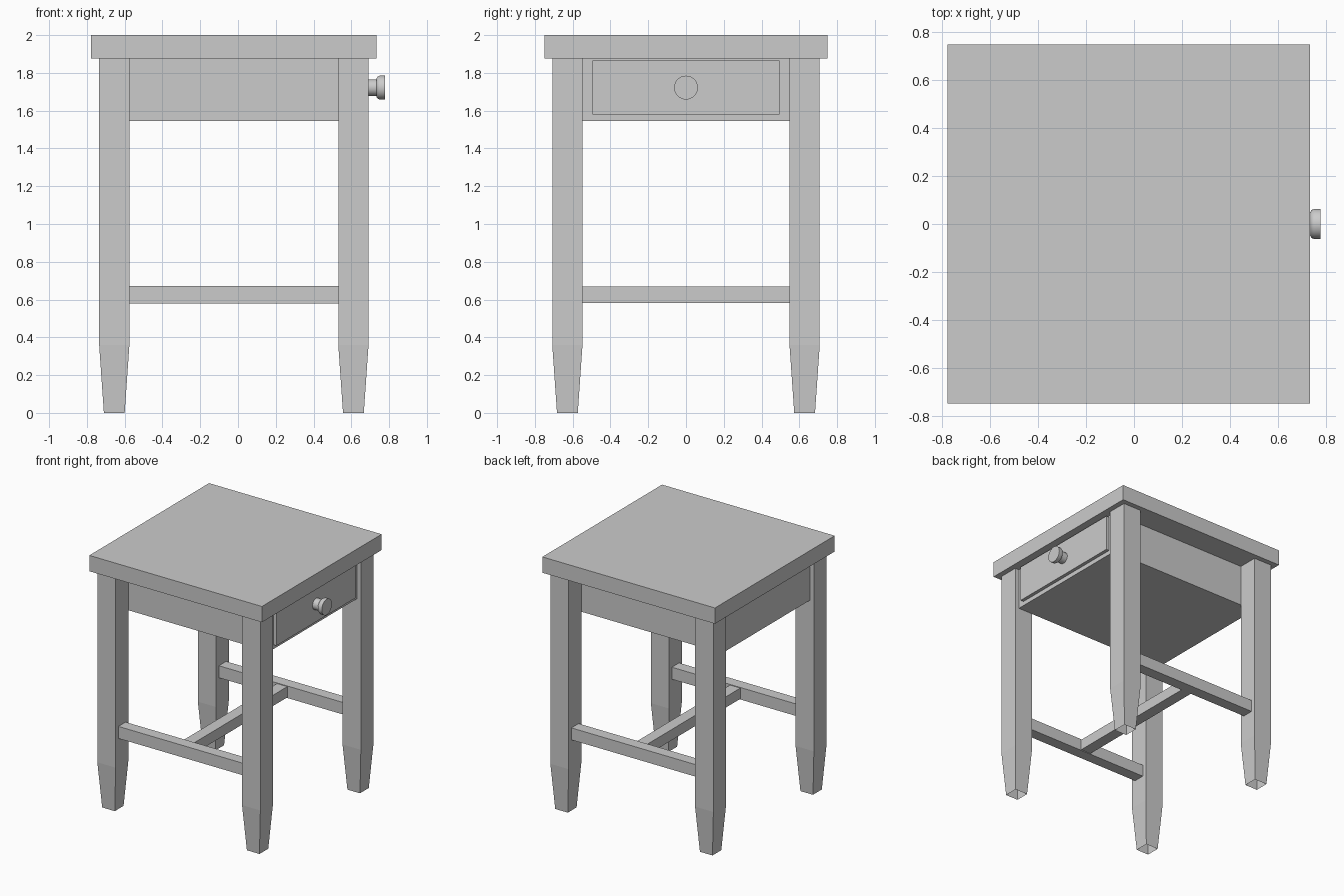
import bpy, bmesh, math

if "Cube" in bpy.data.objects:
    bpy.data.objects.remove(bpy.data.objects["Cube"])

CX = -0.022  # centre of the table body in x (the knob shifts the overall bounds)


def finish(name, bm):
    bmesh.ops.recalc_face_normals(bm, faces=bm.faces[:])
    mesh = bpy.data.meshes.new(name)
    bm.to_mesh(mesh)
    bm.free()
    obj = bpy.data.objects.new(name, mesh)
    bpy.context.collection.objects.link(obj)
    return obj


def box(name, lo, hi):
    bm = bmesh.new()
    bmesh.ops.create_cube(bm, size=1)
    for v in bm.verts:
        v.co = [(a + b) / 2 + c * (b - a) for a, b, c in zip(lo, hi, v.co)]
    return finish(name, bm)


def leg(name, x, y):
    # square post with a tapered foot, open underneath
    bm = bmesh.new()
    rings = []
    for z, h in ((0, 0.055), (0.36, 0.08), (1.875, 0.08)):
        rings.append([bm.verts.new((x + sx * h, y + sy * h, z))
                      for sx, sy in ((-1, -1), (1, -1), (1, 1), (-1, 1))])
    for a, b in zip(rings, rings[1:]):
        for i in range(4):
            j = (i + 1) % 4
            bm.faces.new((a[i], a[j], b[j], b[i]))
    bm.faces.new(rings[-1])
    return finish(name, bm)


def lathe_x(name, profile, z0, n=32):
    # profile of (x, radius) turned around the x axis
    bm = bmesh.new()
    rings = [[bm.verts.new((x, r * math.cos(2 * math.pi * i / n),
                            z0 + r * math.sin(2 * math.pi * i / n)))
              for i in range(n)] for x, r in profile]
    for a, b in zip(rings, rings[1:]):
        for i in range(n):
            j = (i + 1) % n
            bm.faces.new((a[i], a[j], b[j], b[i]))
    bm.faces.new(rings[0])
    bm.faces.new(rings[-1])
    return finish(name, bm)


# Top and drawer case
box("table_top", (CX - 0.755, -0.748, 1.875), (CX + 0.755, 0.748, 2.0))
box("drawer_case", (CX - 0.678, -0.55, 1.545), (CX + 0.678, 0.55, 1.875))
box("drawer_front", (0.64, -0.495, 1.58), (0.683, 0.495, 1.865))

# Legs and side stretchers
for side, sy in (("front", -1), ("back", 1)):
    for end, sx in (("left", -1), ("right", 1)):
        leg(f"{side}_{end}_leg", CX + sx * 0.633, sy * 0.628)
    y = sy * 0.628
    box(f"{side}_stretcher", (CX - 0.555, y - 0.045, 0.578), (CX + 0.555, y + 0.045, 0.673))

# Cross stretcher joining the side stretchers
box("cross_stretcher", (CX - 0.045, -0.585, 0.583), (CX + 0.045, 0.585, 0.668))

# Drawer knob
knob = lathe_x("drawer_knob", [(0.68, 0.044), (0.733, 0.044), (0.734, 0.051),
                               (0.741, 0.059), (0.75, 0.063), (0.777, 0.063)], 1.722)
bpy.context.view_layer.objects.active = knob
knob.select_set(True)
bpy.ops.object.shade_smooth_by_angle(angle=math.radians(35))
